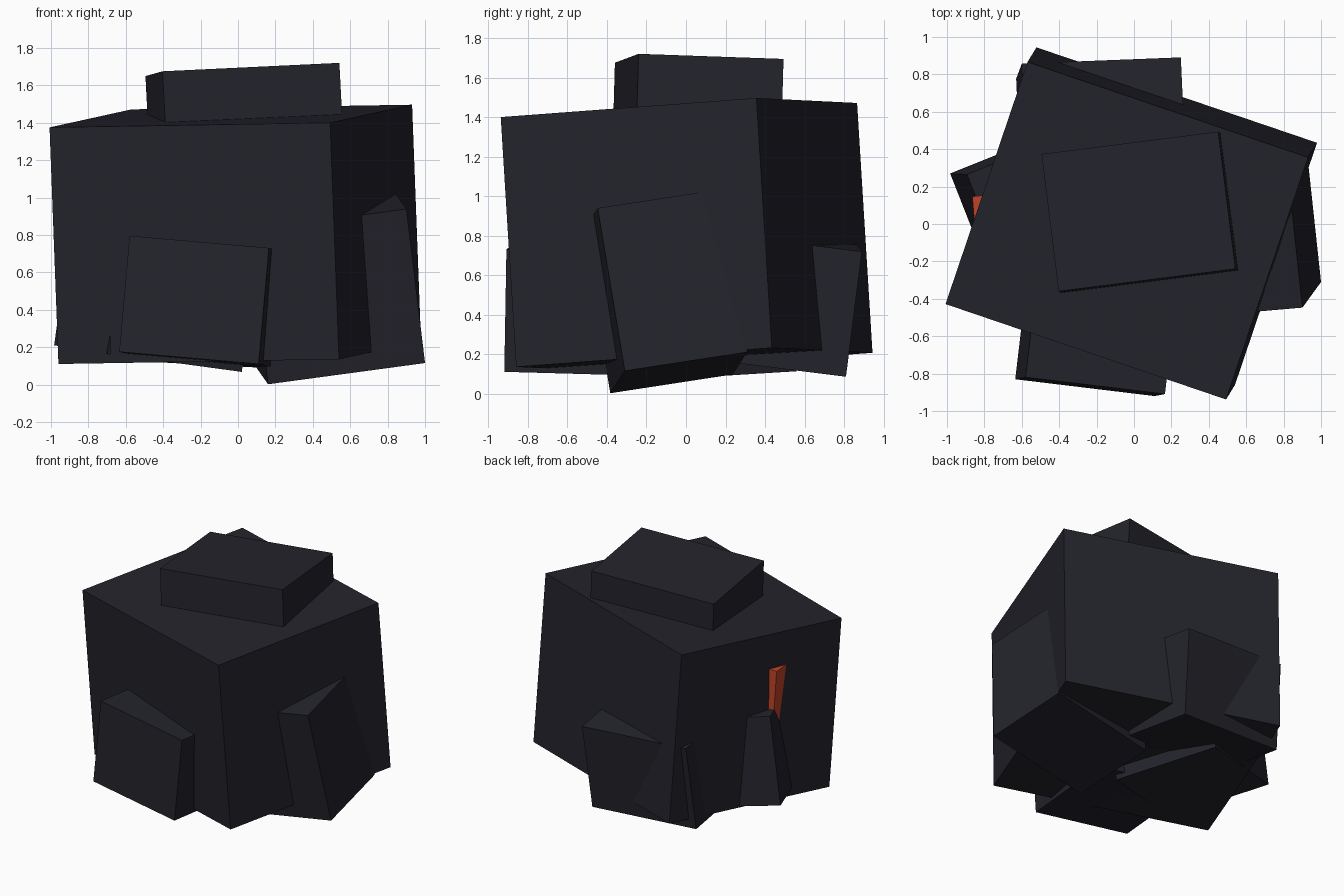
import bpy
import bmesh
from mathutils import Matrix, Vector

cube = bpy.data.objects.get("Cube")
if cube:
    bpy.data.objects.remove(cube, do_unlink=True)


def flat_material(name, rgb):
    mat = bpy.data.materials.new(name)
    mat.use_nodes = True
    mat.diffuse_color = (*rgb, 1)
    bsdf = mat.node_tree.nodes["Principled BSDF"]
    bsdf.inputs["Base Color"].default_value = (*rgb, 1)
    bsdf.inputs["Roughness"].default_value = 0.8
    return mat


charcoal = flat_material("charcoal", (0.017, 0.017, 0.025))
ember = flat_material("ember orange", (0.52, 0.055, 0.020))


def block(name, corner, along, up, depth, mat):
    """Tilted box: lower left corner of its outer face, that face's two edges, and depth inward."""
    corner, along, up = Vector(corner), Vector(along), Vector(up)
    up -= up.project(along)
    inward = up.cross(along).normalized() * depth
    centre = corner + (along + up + inward) / 2
    matrix = Matrix((along, inward, up)).transposed().to_4x4()
    matrix.translation = centre
    bm = bmesh.new()
    bmesh.ops.create_cube(bm, size=1, matrix=matrix)
    bmesh.ops.recalc_face_normals(bm, faces=bm.faces)
    mesh = bpy.data.meshes.new(name)
    bm.to_mesh(mesh)
    bm.free()
    mesh.materials.append(mat)
    obj = bpy.data.objects.new(name, mesh)
    bpy.context.collection.objects.link(obj)
    return obj


# Large central body and the slab on top
block("body", (-0.96, -0.35, 0.11), (1.5, -0.51, 0.025), (-0.042, -0.08, 1.265), 1.37, charcoal)
block("top_slab", (-0.385, -0.37, 1.325), (0.945, 0.12, 0.045), (-0.018, 0.01, 0.35), 0.74, charcoal)

# Four tilted blocks around the base
block("front_block", (-0.635, -0.83, 0.175), (0.745, -0.09, -0.065), (0.062, 0.01, 0.62), 0.80, charcoal)
block("left_block", (1.0, -0.31, 0.115), (-0.067, 0.62, 0.095), (-0.10, -0.13, 0.825), 0.85, charcoal)
block("back_block", (0.22, 0.81, 0.085), (-0.85, -0.033, 0.045), (0.01, 0.08, 0.635), 0.75, charcoal)
block("right_block", (-0.983, 0.27, 0.21), (0.285, -0.725, -0.045), (0.09, -0.005, 0.65), 0.78, charcoal)

# Glowing shard poking out of the right side
block("ember_shard", (-0.835, 0.15, 0.72), (0.03, -0.35, 0.0), (-0.03, 0.0, 0.43), 0.30, ember)
